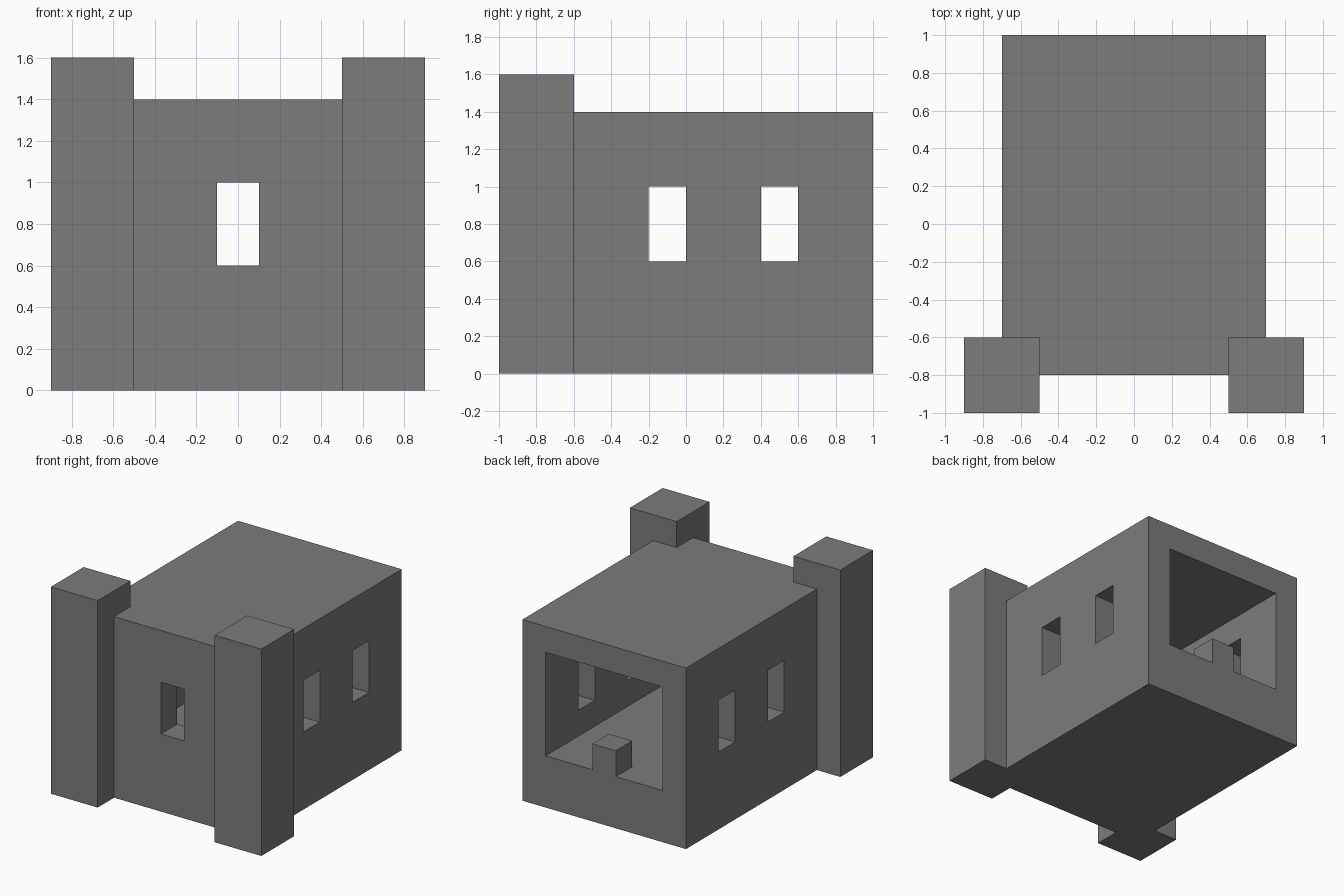
import bpy

cube = bpy.data.objects.get("Cube")
if cube:
    bpy.data.objects.remove(cube, do_unlink=True)

# Single stone colour
stone = bpy.data.materials.new("stone_grey")
stone.use_nodes = True
GREY = (0.2, 0.2, 0.2, 1)
stone.diffuse_color = GREY
for node in stone.node_tree.nodes:
    if node.type == "BSDF_PRINCIPLED":
        node.inputs["Base Color"].default_value = GREY


def box(name, xs, ys, zs):
    """Box spanning the given x, y and z ranges."""
    bpy.ops.mesh.primitive_cube_add(size=1)
    ob = bpy.context.object
    ob.name = name
    for v in ob.data.vertices:
        v.co = [r[0] if c < 0 else r[1] for c, r in zip(v.co, (xs, ys, zs))]
    ob.data.materials.append(stone)
    return ob


def combine(target, tool, operation):
    """Apply a boolean to the target and discard the tool."""
    tool.hide_render = True
    mod = target.modifiers.new(operation.lower(), "BOOLEAN")
    mod.operation = operation
    mod.solver = "EXACT"
    mod.object = tool
    bpy.context.view_layer.objects.active = target
    bpy.ops.object.modifier_apply(modifier=mod.name)
    bpy.data.objects.remove(tool, do_unlink=True)


# Main hall
hall = box("hall_with_towers", (-0.7, 0.7), (-0.8, 1), (0, 1.4))

# Hollow room, open at the back
combine(hall, box("room_cutter", (-0.5, 0.5), (-0.6, 1.2), (0.4, 1.2)), "DIFFERENCE")

# Front window, and two pairs of side windows
window_z = (0.6, 1)
combine(hall, box("front_window_cutter", (-0.1, 0.1), (-0.9, -0.5), window_z), "DIFFERENCE")
for y in (-0.2, 0.4):
    combine(hall, box("side_window_cutter", (-0.8, 0.8), (y, y + 0.2), window_z), "DIFFERENCE")

# Square towers on the front corners
for xs in ((-0.9, -0.5), (0.5, 0.9)):
    combine(hall, box("tower", xs, (-1, -0.6), (0, 1.6)), "UNION")

# Small block on the threshold of the back opening
combine(hall, box("threshold_block", (-0.1, 0.1), (0.8, 1), (0.4, 0.6)), "UNION")

for poly in hall.data.polygons:
    poly.use_smooth = False
    poly.material_index = 0
